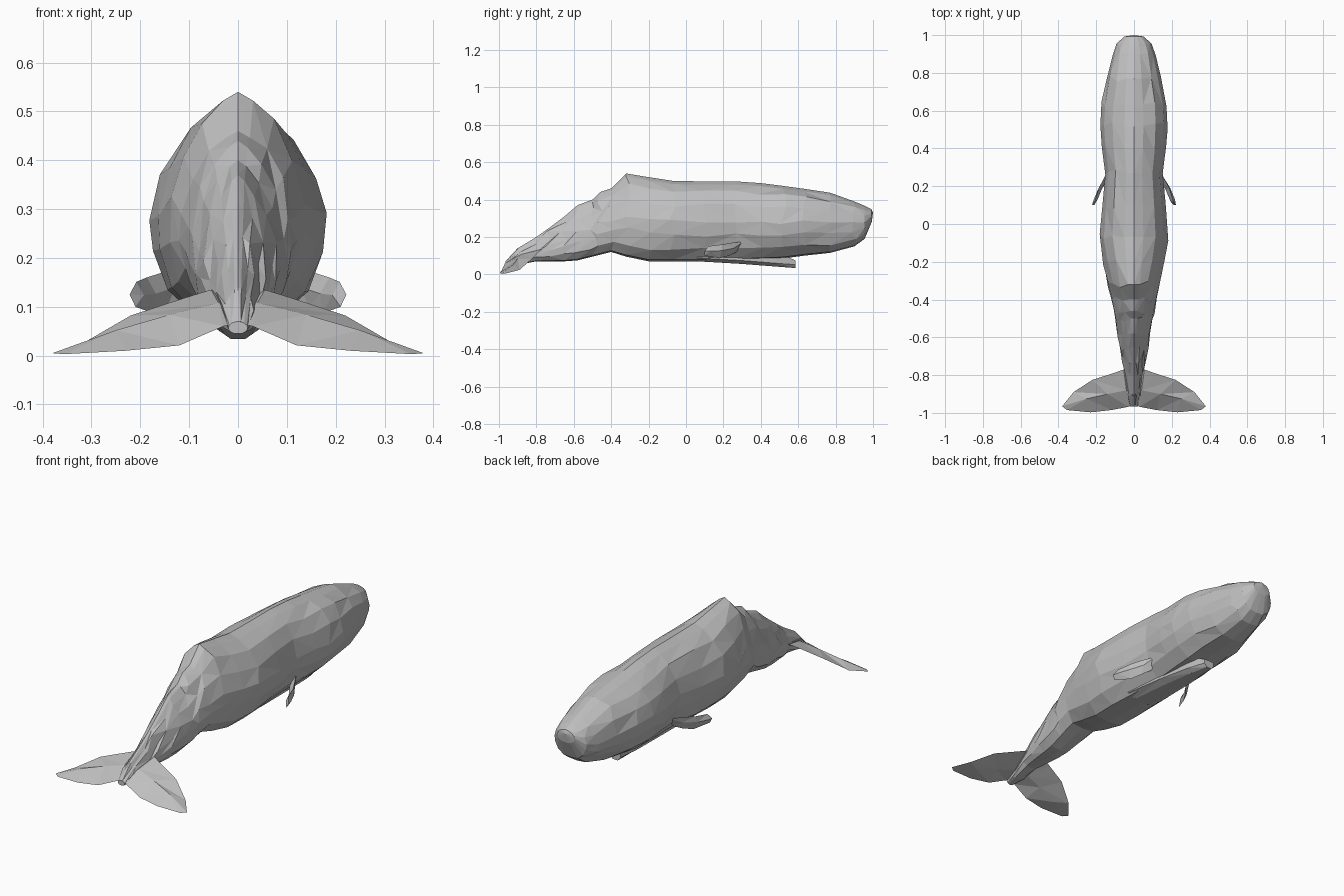
import bpy, bmesh, math, random
from mathutils import Vector

if "Cube" in bpy.data.objects:
    bpy.data.objects.remove(bpy.data.objects["Cube"])

random.seed(4)
grey = bpy.data.materials.new("whale_grey")
grey.diffuse_color = (0.52, 0.52, 0.52, 1)
grey.use_nodes = True
grey.node_tree.nodes["Principled BSDF"].inputs["Base Color"].default_value = grey.diffuse_color


def finish(bm, name):
    bmesh.ops.recalc_face_normals(bm, faces=bm.faces)
    me = bpy.data.meshes.new(name)
    bm.to_mesh(me)
    bm.free()
    me.materials.append(grey)
    ob = bpy.data.objects.new(name, me)
    bpy.context.collection.objects.link(ob)
    return ob


def skin(bm, rings):
    """Join closed rings with triangles and cap both ends."""
    n = len(rings[0])
    for k, (a, b) in enumerate(zip(rings, rings[1:])):
        for i in range(n):
            j = (i + 1) % n
            q = (a[i], a[j], b[j], b[i])
            s = random.randint(0, 1)
            bm.faces.new((q[s], q[s + 1], q[s + 2]))
            bm.faces.new((q[s], q[s + 2], q[(s + 3) % 4]))
    bm.faces.new(rings[0])
    bm.faces.new(rings[-1])


# Body: y, half width, bottom z, ridge z, narrowing towards the back ridge
BODY = [(-.965, .02, .045, .07, 0), (-.90, .035, .05, .14, .5), (-.80, .05, .07, .20, .7),
        (-.73, .065, .07, .25, .8), (-.65, .08, .07, .31, .8), (-.58, .09, .075, .37, .8),
        (-.50, .105, .095, .40, .7), (-.46, .113, .105, .44, .65), (-.40, .126, .12, .46, .5),
        (-.32, .145, .095, .54, .4), (-.20, .168, .07, .52, .2), (-.07, .183, .07, .50, .05),
        (.10, .167, .07, .497, 0), (.27, .152, .075, .497, 0), (.40, .17, .08, .488, 0),
        (.52, .178, .085, .473, 0), (.63, .172, .10, .458, 0), (.77, .143, .115, .437, 0),
        (.90, .115, .15, .39, 0), (.955, .093, .19, .367, 0), (.993, .05, .28, .347, 0)]
HALF = [(0, 0), (.45, .02), (.78, .15), (.95, .33), (1, .5), (.89, .7), (.64, .87), (.28, .96), (0, 1)]
SECTION = HALF + [(-x, t) for x, t in HALF[-2:0:-1]]

bm = bmesh.new()
rings = []
for k, (y, w, zb, zt, p) in enumerate(BODY):
    ring = []
    for x, t in SECTION:
        side = abs(x) > .5 and 0 < k < len(BODY) - 2
        dy = random.uniform(-.018, .018) if side else 0
        dz = random.uniform(-.01, .01) if side else 0
        ring.append(bm.verts.new((w * x * (1 - p * (t - .35)), y + dy, zb + (zt - zb) * t + dz)))
    rings.append(ring)
skin(bm, rings)
# blunt snout point
nose = rings[-1]
bmesh.ops.poke(bm, faces=[f for f in bm.faces if set(f.verts) == set(nose)])
bm.verts.ensure_lookup_table()
bm.verts[-1].co = (0, 1.0, .33)
finish(bm, "body")

# Narrow lower jaw: y, half width, bottom z, top z
bm = bmesh.new()
rings = []
for y, w, zb, zt in [(.06, .09, .07, .12), (.30, .072, .056, .13), (.48, .052, .042, .12), (.585, .03, .034, .075)]:
    rings.append([bm.verts.new(c) for c in
                  [(-w, y, zt), (-w, y, zb + .018), (-w * .5, y, zb), (w * .5, y, zb), (w, y, zb + .018), (w, y, zt)]])
skin(bm, rings)
finish(bm, "lower_jaw")


def blade(name, outline, middle, thick):
    """Thin lens: outline loop joined to raised middle points on both faces."""
    bm = bmesh.new()
    rim = [bm.verts.new(c) for c in outline]
    m = len(middle)
    for s in (1, -1):
        mid = [bm.verts.new(Vector(c) + Vector(thick) * s) for c in middle]
        near = [min(range(m), key=lambda i: (Vector(middle[i]) - v.co).length) for v in rim]
        for i, v in enumerate(rim):
            j = (i + 1) % len(rim)
            a, b = near[i], near[j]
            bm.faces.new((v, rim[j], mid[a]))
            if a != b:
                bm.faces.new((rim[j], mid[b], mid[a]))
    return finish(bm, name)


# Tail flukes and flippers, one per side
for side, label in ((1, "right"), (-1, "left")):
    def m(pts):
        return [(x * side, y, z) for x, y, z in pts]
    blade("tail_fluke_" + label,
          m([(0, -.74, .11), (.055, -.77, .135), (.11, -.79, .118), (.22, -.825, .082), (.32, -.89, .024),
             (.38, -.965, .005), (.355, -.985, .003), (.23, -.997, .010), (.12, -.985, .021), (.03, -.968, .06),
             (0, -.95, .066)]),
          m([(.04, -.88, .092), (.14, -.90, .068), (.25, -.925, .036)]), (0, 0, .016))
    blade("flipper_" + label,
          m([(.12, .31, .175), (.155, .25, .17), (.187, .19, .16), (.208, .12, .151), (.222, .10, .125),
             (.21, .10, .10), (.172, .18, .086), (.145, .23, .10), (.11, .27, .12)]),
          m([(.14, .25, .14), (.18, .185, .127), (.205, .125, .124)]), (.012, .005, 0))
